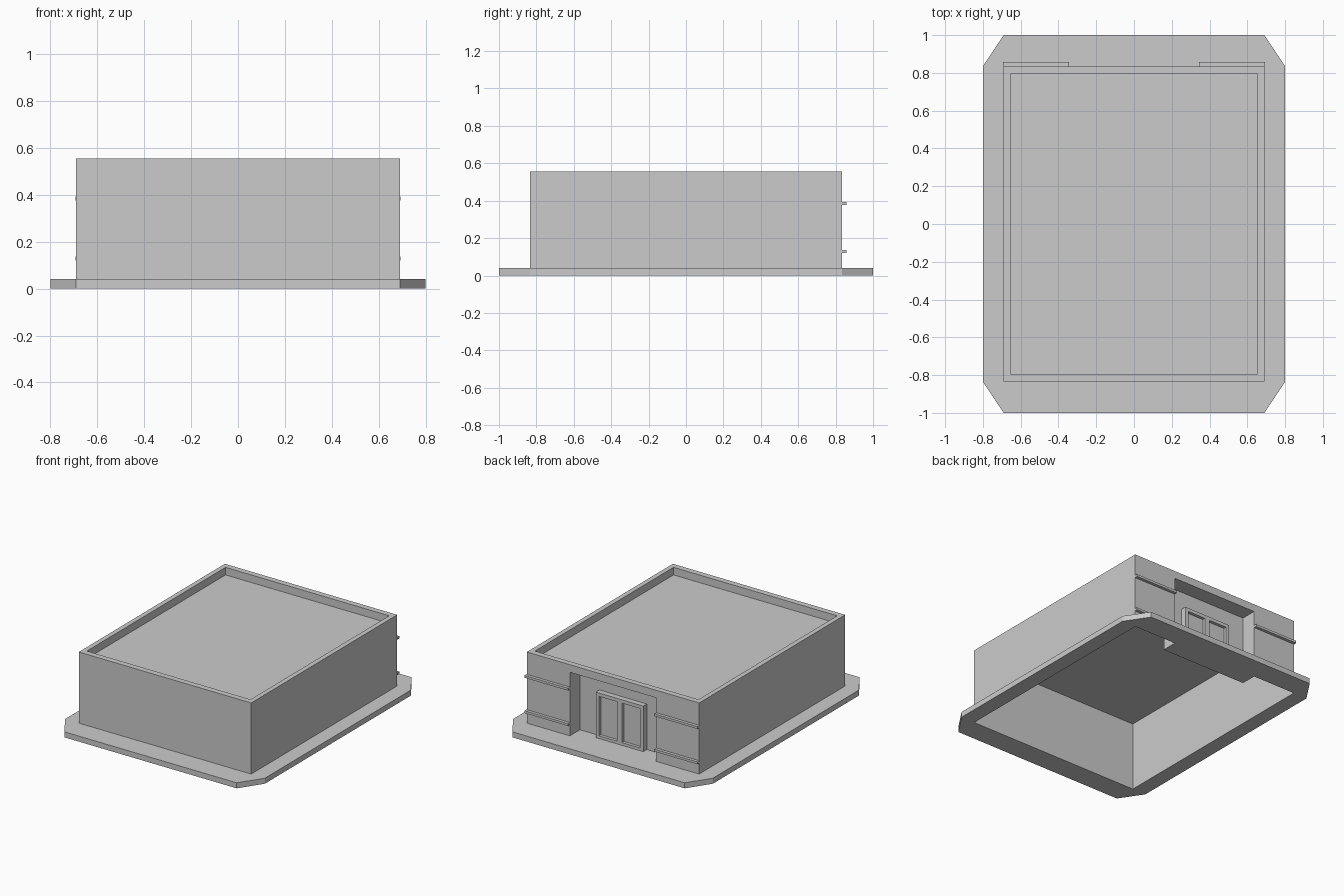
import bpy, bmesh

if "Cube" in bpy.data.objects:
    bpy.data.objects.remove(bpy.data.objects["Cube"])

W, D = 0.69, 0.835          # half width / half depth of the building
ROOF, TOP, BASE = 0.50, 0.555, 0.04
RX, RY = 0.345, 0.72        # entrance recess: half width, back wall position


def finish(name, bm):
    mesh = bpy.data.meshes.new(name)
    bm.to_mesh(mesh)
    bm.free()
    obj = bpy.data.objects.new(name, mesh)
    bpy.context.collection.objects.link(obj)
    return obj


def loop(bm, pts, z):
    return [bm.verts.new((x, y, z)) for x, y in pts]


def bridge(bm, lower, upper):
    """Side quads between two matching loops (counter-clockwise = outward)."""
    n = len(lower)
    for i in range(n):
        j = (i + 1) % n
        bm.faces.new((lower[i], lower[j], upper[j], upper[i]))


def ring(bm, outer, inner, up):
    """Flat face with a hole, between two loops of any size."""
    edges = []
    for lp in (outer, inner):
        for i, v in enumerate(lp):
            w = lp[(i + 1) % len(lp)]
            edges.append(bm.edges.get((v, w)) or bm.edges.new((v, w)))
    res = bmesh.ops.triangle_fill(bm, use_beauty=True, edges=edges)
    for f in [g for g in res["geom"] if isinstance(g, bmesh.types.BMFace)]:
        f.normal_update()
        if (f.normal.z > 0) != up:
            f.normal_flip()


def rect(x, y):
    return [(-x, -y), (x, -y), (x, y), (-x, y)]


def box(name, x0, x1, y0, y1, z0, z1):
    bm = bmesh.new()
    bmesh.ops.create_cube(bm, size=1)
    for v in bm.verts:
        v.co = (x1 if v.co.x > 0 else x0,
                y1 if v.co.y > 0 else y0,
                z1 if v.co.z > 0 else z0)
    return finish(name, bm)


footprint = [(-W, -D), (W, -D), (W, D), (RX, D), (RX, RY),
             (-RX, RY), (-RX, D), (-W, D)]
octagon = [(-W, -1), (W, -1), (0.8, -D), (0.8, D),
           (W, 1), (-W, 1), (-0.8, D), (-0.8, -D)]

# pavement: chamfered slab, open under the building
bm = bmesh.new()
low, high = loop(bm, octagon, 0), loop(bm, octagon, BASE)
bridge(bm, low, high)
ring(bm, low, loop(bm, footprint, 0), False)
ring(bm, high, loop(bm, footprint, BASE), True)
finish("pavement", bm)

# walls with the entrance recess
bm = bmesh.new()
bridge(bm, loop(bm, footprint, 0), loop(bm, footprint, ROOF))
finish("walls", bm)

# flat roof, also the ceiling of the recess
bm = bmesh.new()
bm.faces.new(loop(bm, rect(W, D), ROOF))
finish("roof", bm)

# parapet around the roof
bm = bmesh.new()
outer = loop(bm, rect(W, D), TOP)
inner = loop(bm, rect(0.655, 0.793), TOP)
bridge(bm, loop(bm, rect(W, D), ROOF), outer)
bridge(bm, inner, loop(bm, rect(0.655, 0.793), ROOF))
ring(bm, outer, inner, True)
finish("parapet", bm)

# horizontal trims beside the entrance
for side, s in (("left", -1), ("right", 1)):
    x0, x1 = sorted((s * RX, s * 0.693))
    for level, z in (("lower", 0.12), ("upper", 0.376)):
        box(f"{level}_trim_{side}", x0, x1, D - 0.002, 0.857, z, z + 0.017)

# double door: frame bars and recessed panes
F0, F1, FX, FZ = RY, RY + 0.04, 0.19, 0.37
box("door_frame_top", -FX, FX, F0, F1, FZ - 0.025, FZ)
box("door_frame_bottom", -FX, FX, F0, F1, BASE, BASE + 0.02)
for name, x0, x1 in (("left", -FX, -FX + 0.025), ("middle", -0.02, 0.02),
                     ("right", FX - 0.025, FX)):
    box("door_frame_" + name, x0, x1, F0, F1, BASE + 0.02, FZ - 0.025)
for name, x0, x1 in (("left", -FX + 0.025, -0.02), ("right", 0.02, FX - 0.025)):
    box("door_pane_" + name, x0, x1, F0, F0 + 0.018, BASE + 0.02, FZ - 0.025)
